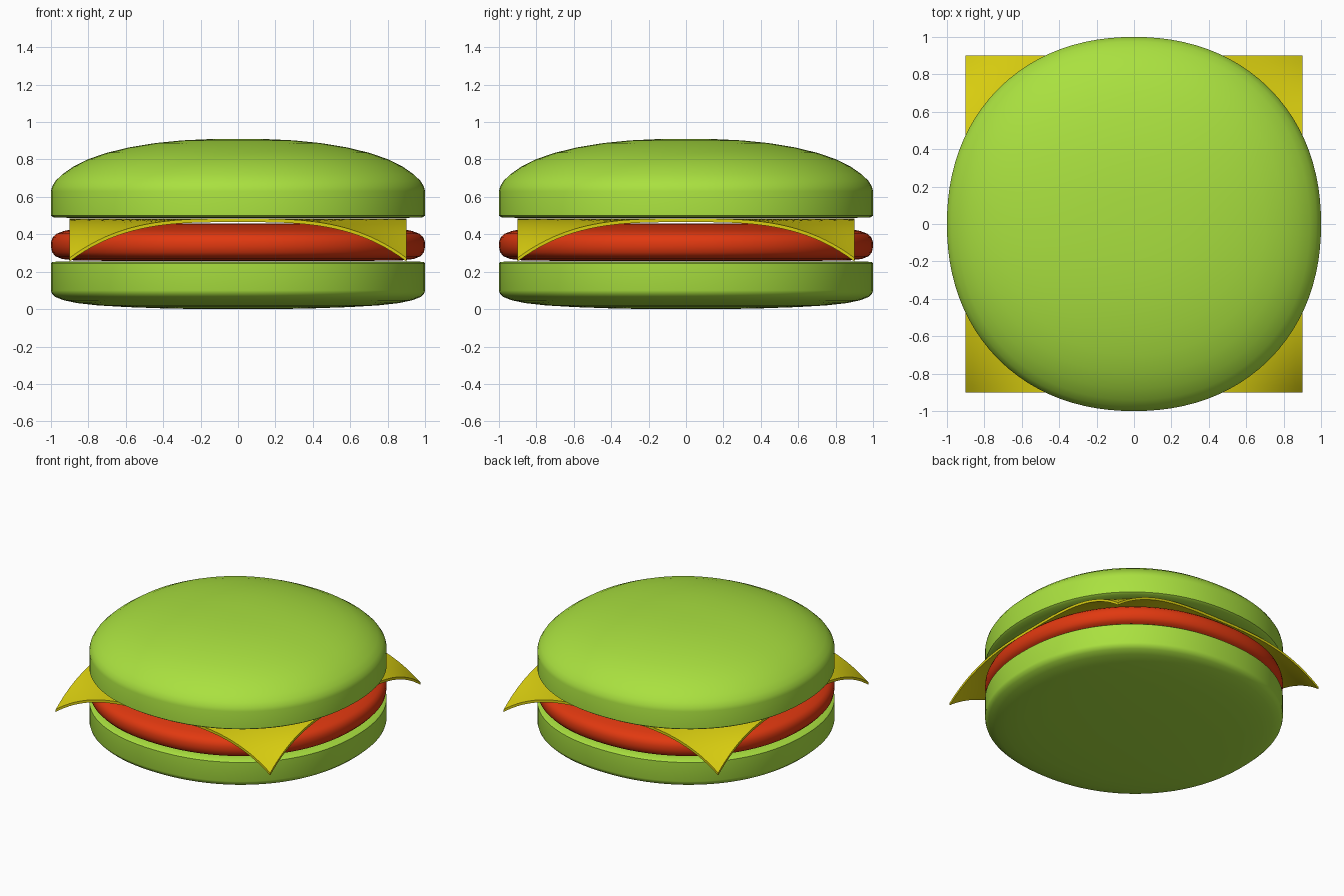
import bpy, bmesh, math

if "Cube" in bpy.data.objects:
    bpy.data.objects.remove(bpy.data.objects["Cube"])

def material(name, color):
    m = bpy.data.materials.new(name)
    m.diffuse_color = (*color, 1)
    m.use_nodes = True
    m.node_tree.nodes["Principled BSDF"].inputs["Base Color"].default_value = m.diffuse_color
    return m

GREEN = material("bun_green", (0.40, 0.75, 0.05))
RED = material("patty_red", (0.75, 0.04, 0.005))
YELLOW = material("cheese_yellow", (0.70, 0.62, 0.005))

def finish(bm, name, mat, angle=40):
    bmesh.ops.recalc_face_normals(bm, faces=bm.faces)
    me = bpy.data.meshes.new(name)
    bm.to_mesh(me)
    bm.free()
    me.materials.append(mat)
    ob = bpy.data.objects.new(name, me)
    bpy.context.collection.objects.link(ob)
    bpy.ops.object.select_all(action='DESELECT')
    ob.select_set(True)
    bpy.context.view_layer.objects.active = ob
    bpy.ops.object.shade_smooth_by_angle(angle=math.radians(angle))
    return ob

def disc(name, profile, mat, n=96, power=2.15):
    """Lathe a (radius, z) profile around a slightly squared circle."""
    bm = bmesh.new()
    rings = []
    for r, z in profile:
        ring = []
        for i in range(n):
            a = 2 * math.pi * i / n
            c, s = math.cos(a), math.sin(a)
            k = r / (abs(c) ** power + abs(s) ** power) ** (1 / power)
            ring.append(bm.verts.new((k * c, k * s, z)))
        rings.append(ring)
    for a, b in zip(rings, rings[1:]):
        for i in range(n):
            j = (i + 1) % n
            bm.faces.new((a[i], a[j], b[j], b[i]))
    bm.faces.new(rings[0])
    bm.faces.new(rings[-1])
    return finish(bm, name, mat)

# Bottom bun: shallow rounded base, crisp flat top
disc("bottom_bun", [(0.2, 0), (0.4, 0.004), (0.6, 0.011), (0.75, 0.02), (0.86, 0.032),
                    (0.93, 0.047), (0.975, 0.064), (0.995, 0.083), (1, 0.1),
                    (1, 0.245), (0.99, 0.253), (0.9, 0.254)], GREEN)

# Patty: thick disc with rounded rim
disc("patty", [(0.7, 0.258), (0.88, 0.261), (0.94, 0.268), (0.975, 0.282), (0.994, 0.303),
               (1, 0.335), (0.999, 0.36), (0.99, 0.385), (0.97, 0.403), (0.93, 0.418),
               (0.86, 0.432), (0.75, 0.445), (0.6, 0.454), (0.3, 0.459)], RED)

# Top bun: flat underside, domed crown
disc("top_bun", [(0.9, 0.488), (0.985, 0.49), (1, 0.5), (1, 0.63), (0.994, 0.655), (0.975, 0.686),
                 (0.94, 0.72), (0.88, 0.762), (0.8, 0.802), (0.7, 0.836), (0.58, 0.865),
                 (0.44, 0.888), (0.3, 0.902), (0.15, 0.909), (0.05, 0.91)], GREEN)

# Cheese: square slice with drooping corners
bm = bmesh.new()
bmesh.ops.create_grid(bm, x_segments=48, y_segments=48, size=0.9)
for v in bm.verts:
    v.co.z = 0.484 - 0.21 * (abs(v.co.x * v.co.y) / 0.81) ** 3.2
top = bm.faces[:]
bottom = bmesh.ops.extrude_face_region(bm, geom=top, use_keep_orig=True)["geom"]
for v in bottom:
    if isinstance(v, bmesh.types.BMVert):
        v.co.z -= 0.019
finish(bm, "cheese_slice", YELLOW)
